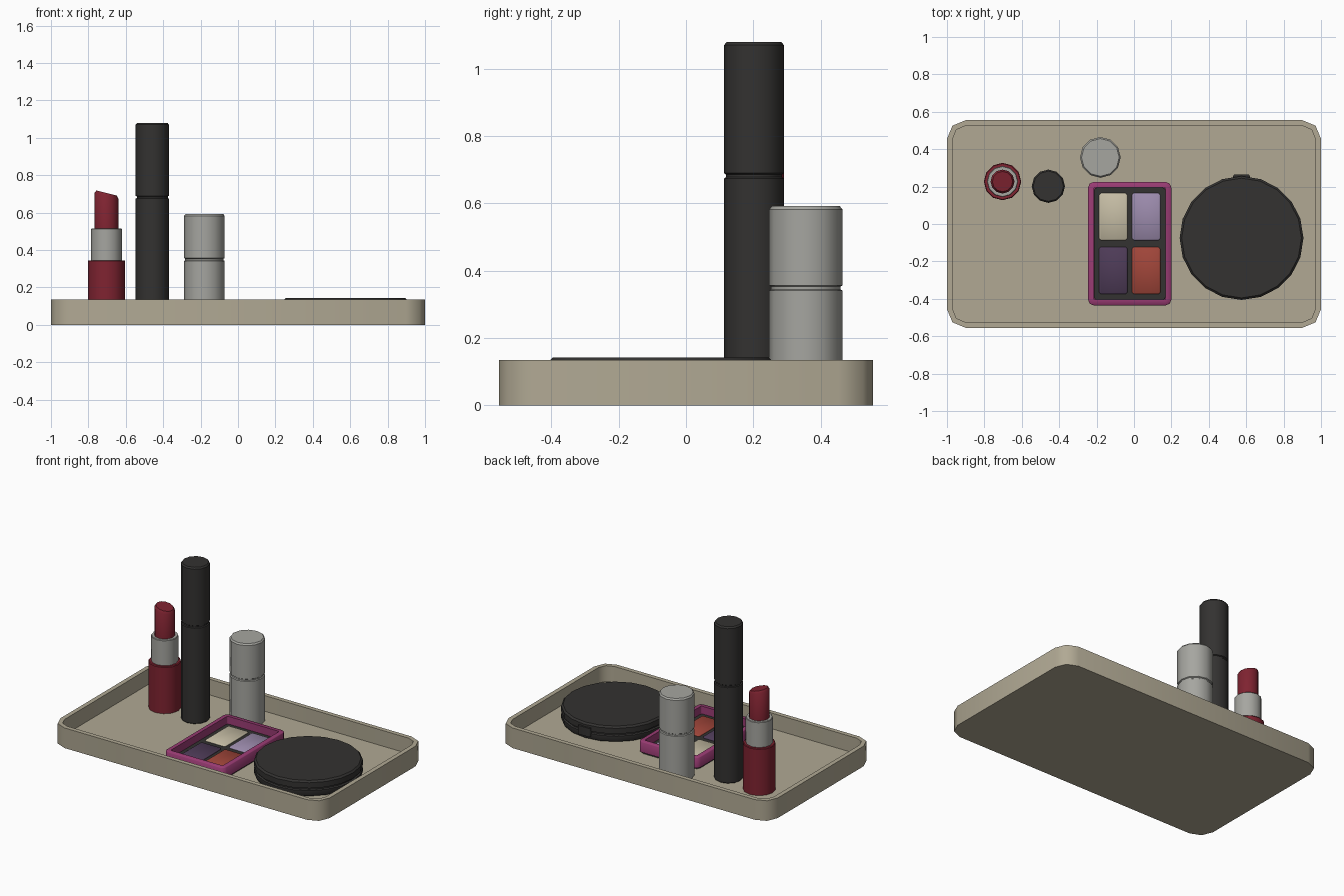
import bpy, bmesh, math
from math import cos, sin, pi

if "Cube" in bpy.data.objects:
    bpy.data.objects.remove(bpy.data.objects["Cube"])


def material(name, r, g, b):
    m = bpy.data.materials.new(name)
    lin = [(c / 230) ** 2.2 for c in (r, g, b)]
    m.diffuse_color = (*lin, 1)
    m.use_nodes = True
    m.node_tree.nodes["Principled BSDF"].inputs["Base Color"].default_value = m.diffuse_color
    return m


STONE = material("stone", 158, 151, 132)
BLACK = material("black", 49, 48, 47)
SILVER = material("silver", 148, 148, 143)
RED = material("red", 114, 36, 47)
PINK = material("magenta", 138, 56, 104)


def ring(r, z, n):
    return [(r * cos(2 * pi * i / n), r * sin(2 * pi * i / n), z) for i in range(n)]


def rounded(w, d, r, z, seg=2):
    pts = []
    for q, (sx, sy) in enumerate([(1, 1), (-1, 1), (-1, -1), (1, -1)]):
        for i in range(seg + 1):
            a = pi / 2 * (q + i / seg)
            pts.append((sx * (w / 2 - r) + r * cos(a), sy * (d / 2 - r) + r * sin(a), z))
    return pts


def stack(name, loops, loc, mat=None, angle=35):
    """Join successive loops with quads and cap both ends."""
    bm = bmesh.new()
    rows = [[bm.verts.new(p) for p in loop] for loop in loops]
    for a, b in zip(rows, rows[1:]):
        for i in range(len(a)):
            j = (i + 1) % len(a)
            bm.faces.new((a[i], a[j], b[j], b[i]))
    bm.faces.new(rows[0][::-1])
    bm.faces.new(rows[-1])
    bmesh.ops.recalc_face_normals(bm, faces=bm.faces[:])
    me = bpy.data.meshes.new(name)
    bm.to_mesh(me)
    bm.free()
    me.shade_smooth()
    me.set_sharp_from_angle(angle=math.radians(angle))
    ob = bpy.data.objects.new(name, me)
    bpy.context.collection.objects.link(ob)
    ob.location = (*loc, 0)
    if mat:
        me.materials.append(mat)
    return ob


def lathe(name, profile, loc, mat=None, n=12):
    return stack(name, [ring(r, z, n) for r, z in profile], loc, mat)


def slab(name, w, d, r, levels, loc, mat=None, seg=2):
    """Rounded rectangle layers; levels are (inset, z)."""
    loops = [rounded(w - 2 * i, d - 2 * i, max(r - i, 0.006), z, seg) for i, z in levels]
    return stack(name, loops, loc, mat, 50)


# Tray with raised rim
slab("tray", 2, 1.11, 0.1, [(0, 0), (0, 0.135), (0.03, 0.135), (0.03, 0.03)], (0, 0), STONE)

# Lipstick: base, collar and slanted bullet
lip = (-0.703, 0.227)
lathe("lipstick_base", [(0.1, 0.03), (0.1, 0.34), (0.096, 0.345)], lip, RED)
lathe("lipstick_collar", [(0.083, 0.34), (0.083, 0.511), (0.08, 0.515)], lip, SILVER)
bullet = lathe("lipstick_bullet", [(0.064, 0.51), (0.064, 0.69), (0.054, 0.705)], lip, RED)
for v in bullet.data.vertices:
    if v.co.z > 0.6:
        v.co.z -= 0.25 * v.co.x


# Capped tubes with a seam groove
def capped_tube(name, r, seam, top, loc, mat):
    lathe(name, [(r - 0.005, 0.03), (r, 0.035), (r, seam - 0.008), (r - 0.006, seam - 0.004),
                 (r - 0.006, seam + 0.004), (r, seam + 0.008), (r, top - 0.01),
                 (r - 0.008, top)], loc, mat)


capped_tube("mascara_tube", 0.089, 0.682, 1.08, (-0.458, 0.202), BLACK)
capped_tube("small_bottle", 0.109, 0.349, 0.592, (-0.18, 0.356), SILVER)

# Round compact with rear hinge
cp = (0.575, -0.075)
lathe("compact", [(0.3, 0.03), (0.325, 0.04), (0.331, 0.05), (0.331, 0.079), (0.32, 0.083),
                  (0.32, 0.091), (0.331, 0.095), (0.331, 0.132), (0.32, 0.143)], cp, BLACK, 20)
slab("compact_hinge", 0.09, 0.06, 0.01, [(0, 0.06), (0, 0.118)], (0.575, 0.235), BLACK)

# Eyeshadow palette: foot, case, insert and four pans
pc = (-0.023, -0.105)
slab("palette_foot", 0.43, 0.645, 0.03, [(0, 0.03), (0, 0.042)], pc, BLACK)
slab("palette_case", 0.445, 0.66, 0.03,
     [(0, 0.04), (0, 0.107), (0.004, 0.111), (0.03, 0.111), (0.03, 0.05)], pc, PINK)
slab("palette_insert", 0.384, 0.599, 0.015, [(0, 0.045), (0, 0.06)], pc, BLACK)
pans = [("cream", -1, 1, (178, 170, 148)), ("lavender", 1, 1, (140, 125, 155)),
        ("plum", -1, -1, (72, 56, 80)), ("rust", 1, -1, (145, 65, 55))]
for name, sx, sy, col in pans:
    slab("pan_" + name, 0.152, 0.252, 0.01, [(0, 0.055), (0, 0.064), (0.005, 0.068)],
         (pc[0] + sx * 0.088, pc[1] + sy * 0.144), material(name, *col), 1)
